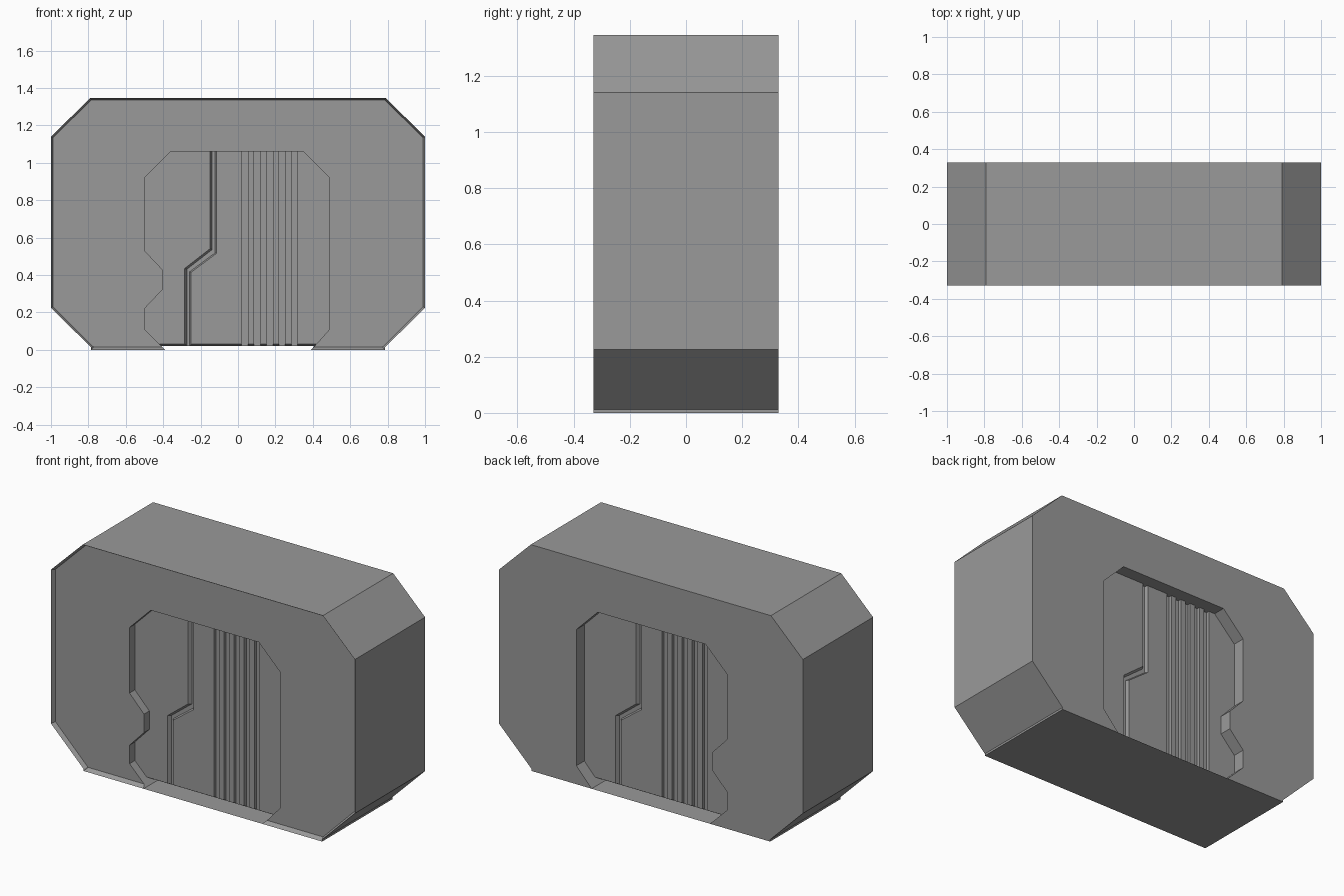
import bpy, bmesh

if "Cube" in bpy.data.objects:
    bpy.data.objects.remove(bpy.data.objects["Cube"])

grey = bpy.data.materials.new("plain grey")
grey.diffuse_color = (0.32, 0.32, 0.32, 1)
grey.use_nodes = True
grey.node_tree.nodes["Principled BSDF"].inputs["Base Color"].default_value = grey.diffuse_color


def make(name, bm, recalc=True):
    if recalc:
        bmesh.ops.recalc_face_normals(bm, faces=bm.faces[:])
    me = bpy.data.meshes.new(name)
    bm.to_mesh(me)
    bm.free()
    me.materials.append(grey)
    ob = bpy.data.objects.new(name, me)
    bpy.context.collection.objects.link(ob)
    return ob


def loop(bm, pts, y, s=1):
    return [bm.verts.new((s * x, s * y, z)) for x, z in pts]


def bridge(bm, a, b, closed=False):
    n = len(a)
    for i in range(n if closed else n - 1):
        j = (i + 1) % n
        bm.faces.new((a[i], a[j], b[j], b[i]))


def mirrored(half):
    return half + [(-x, z) for x, z in reversed(half)]


# Frame: chamfered block with a through opening that reaches the ground
FRONT, BACK, FACE = -0.33, 0.33, -0.305
outer = mirrored([(-0.39, 0), (-0.785, 0), (-0.785, 0.012), (-1, 0.225),
                  (-1, 1.14), (-0.79, 1.345)])
inner = mirrored([(-0.405, 0.015), (-0.772, 0.015), (-0.776, 0.018), (-0.988, 0.23),
                  (-0.988, 1.135), (-0.785, 1.335)])
opening = [(0.49, 0.11), (0.49, 0.92), (0.35, 1.06), (-0.36, 1.06), (-0.5, 0.92),
           (-0.5, 0.53), (-0.405, 0.43), (-0.405, 0.32), (-0.5, 0.22), (-0.5, 0.11)]
bm = bmesh.new()
of, ob_ = loop(bm, outer, FRONT), loop(bm, outer, BACK)
inn = loop(bm, inner, FACE)
hf, hb = loop(bm, opening, FACE), loop(bm, opening, BACK)
bridge(bm, of, ob_)
bridge(bm, of, inn)
bm.faces.new(inn + hf)
bm.faces.new(ob_ + hb)
bridge(bm, [inn[-1]] + hf + [inn[0]], [ob_[-1]] + hb + [ob_[0]])
for k in (0, -1):
    bm.faces.new((of[k], inn[k], ob_[k]))
make("frame", bm)

# Thin underside sheet closing the opening at ground level, facing down
bm = bmesh.new()
bm.faces.new([bm.verts.new(p) for p in
              ((-0.39, FRONT, 0), (-0.39, BACK, 0), (0.39, BACK, 0), (0.39, FRONT, 0))])
make("underside", bm, recalc=False)

# Door core behind the raised panels
bm = bmesh.new()
core = [(-0.55, 0.02), (0.55, 0.02), (0.55, 1.1), (-0.55, 1.1)]
a, b = loop(bm, core, -0.235), loop(bm, core, 0.235)
bridge(bm, a, b, True)
bm.faces.new(a)
bm.faces.new(b)
make("door_core", bm)


def panel(name, base, top, s):
    bm = bmesh.new()
    a, b = loop(bm, base, -0.23, s), loop(bm, top, -0.255, s)
    bridge(bm, a, b, True)
    bm.faces.new(a)
    bm.faces.new(b)
    make(name, bm)


def left_panel(d, z):
    return [(-0.55, z), (-0.285 + d, z), (-0.285 + d, 0.435 - d / 3),
            (-0.15 + d, 0.54 - d / 3), (-0.15 + d, 1.1), (-0.55, 1.1)]


def middle_panel(d, z):
    return [(0.02, z), (0.02, 1.1), (-0.115 - d, 1.1), (-0.115 - d, 0.515 + d / 3),
            (-0.25 - d, 0.415 + d / 3), (-0.25 - d, z)]


def strip(x0, x1, z):
    return [(x0, z), (x1, z), (x1, 1.1), (x0, 1.1)]


# Raised panels and ribs, repeated on the back by a half turn
for side, s in (("front", 1), ("back", -1)):
    panel(side + "_left_panel", left_panel(0.015, 0.02), left_panel(0, 0.032), s)
    panel(side + "_middle_panel", middle_panel(0.01, 0.02), middle_panel(0, 0.032), s)
    for i in range(5):
        x0 = 0.053 + 0.0665 * i
        x1 = x0 + 0.0335 if i < 4 else 0.55
        panel(side + "_rib", strip(x0, x1, 0.02), strip(x0, x1, 0.032), s)
